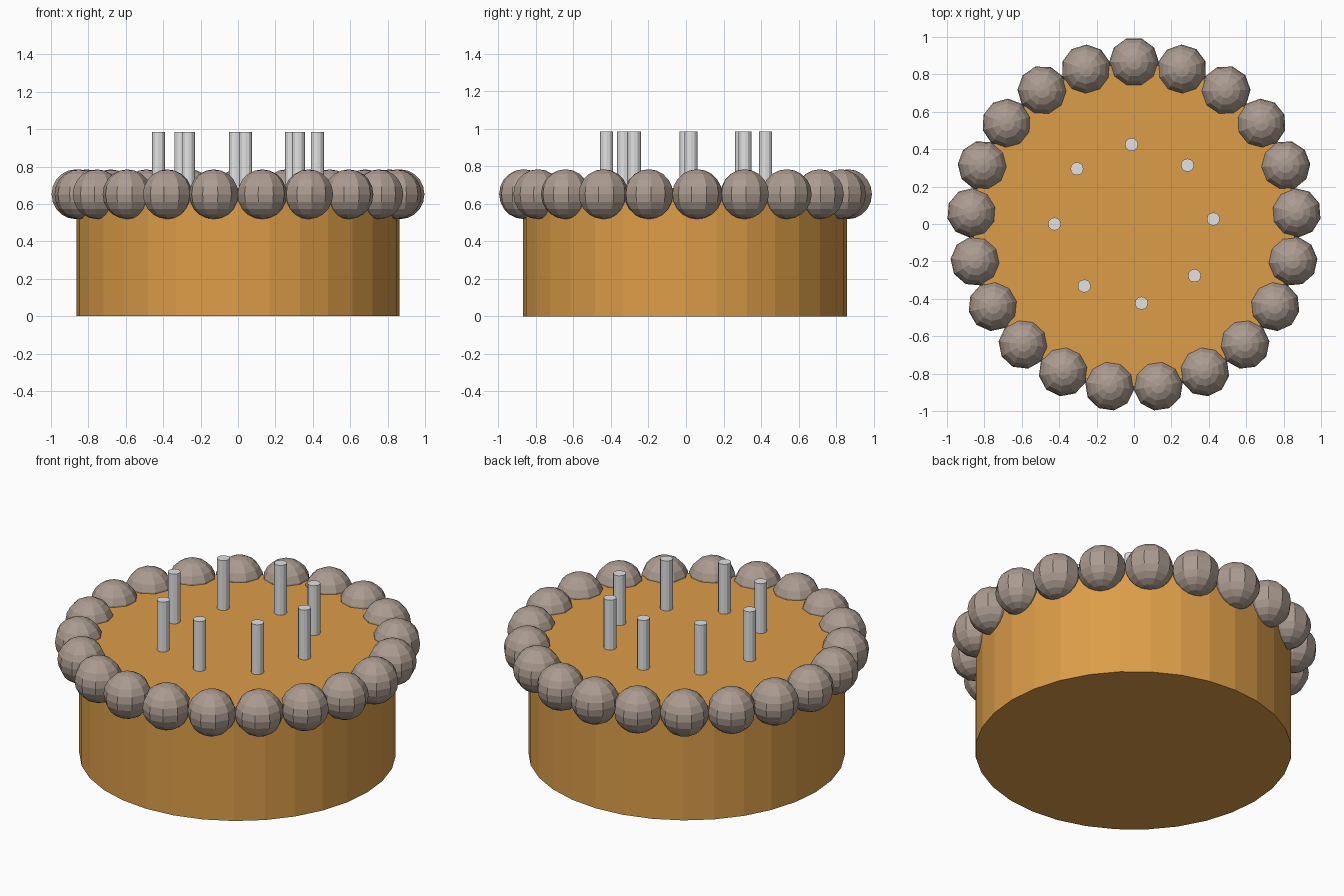
import bpy
from math import radians, cos, sin

if "Cube" in bpy.data.objects:
    bpy.data.objects.remove(bpy.data.objects["Cube"], do_unlink=True)

CENTRE_Y = -0.005
CAKE_TOP = 0.685
CANDLE_TOP = 0.985


def make_material(name, rgb):
    mat = bpy.data.materials.new(name)
    mat.use_nodes = True
    colour = (*rgb, 1)
    mat.diffuse_color = colour
    mat.node_tree.nodes["Principled BSDF"].inputs["Base Color"].default_value = colour
    return mat


def finish(name, mat):
    obj = bpy.context.object
    obj.name = name
    obj.data.materials.append(mat)
    return obj


def cylinder(name, mat, x, y, bottom, top, radius, sides):
    bpy.ops.mesh.primitive_cylinder_add(
        vertices=sides, radius=radius, depth=top - bottom,
        location=(x, y, (bottom + top) / 2))
    return finish(name, mat)


caramel = make_material("caramel sponge", (0.72, 0.34, 0.065))
cream = make_material("mocha cream", (0.41, 0.33, 0.28))
wax = make_material("pale wax", (0.76, 0.76, 0.76))

# Round cake body
cylinder("cake_body", caramel, 0, CENTRE_Y, 0, CAKE_TOP, 0.864, 32)

# Ring of cream balls along the rim, each turned to face outward
BALLS = 21
for i in range(BALLS):
    angle = radians(90 + i * 360 / BALLS)
    bpy.ops.mesh.primitive_uv_sphere_add(
        segments=10, ring_count=10, radius=0.133,
        location=(0.87 * cos(angle), CENTRE_Y + 0.87 * sin(angle), 0.652),
        rotation=(0, 0, angle))
    finish(f"cream_ball_{i + 1}", cream)

# Candles set round the top in slightly short steps, leaving one wider gap
for i in range(8):
    angle = radians(180 - 44.1 * i)
    cylinder(f"candle_{i + 1}", wax, 0.425 * cos(angle), 0.425 * sin(angle),
             CAKE_TOP - 0.02, CANDLE_TOP, 0.035, 12)
